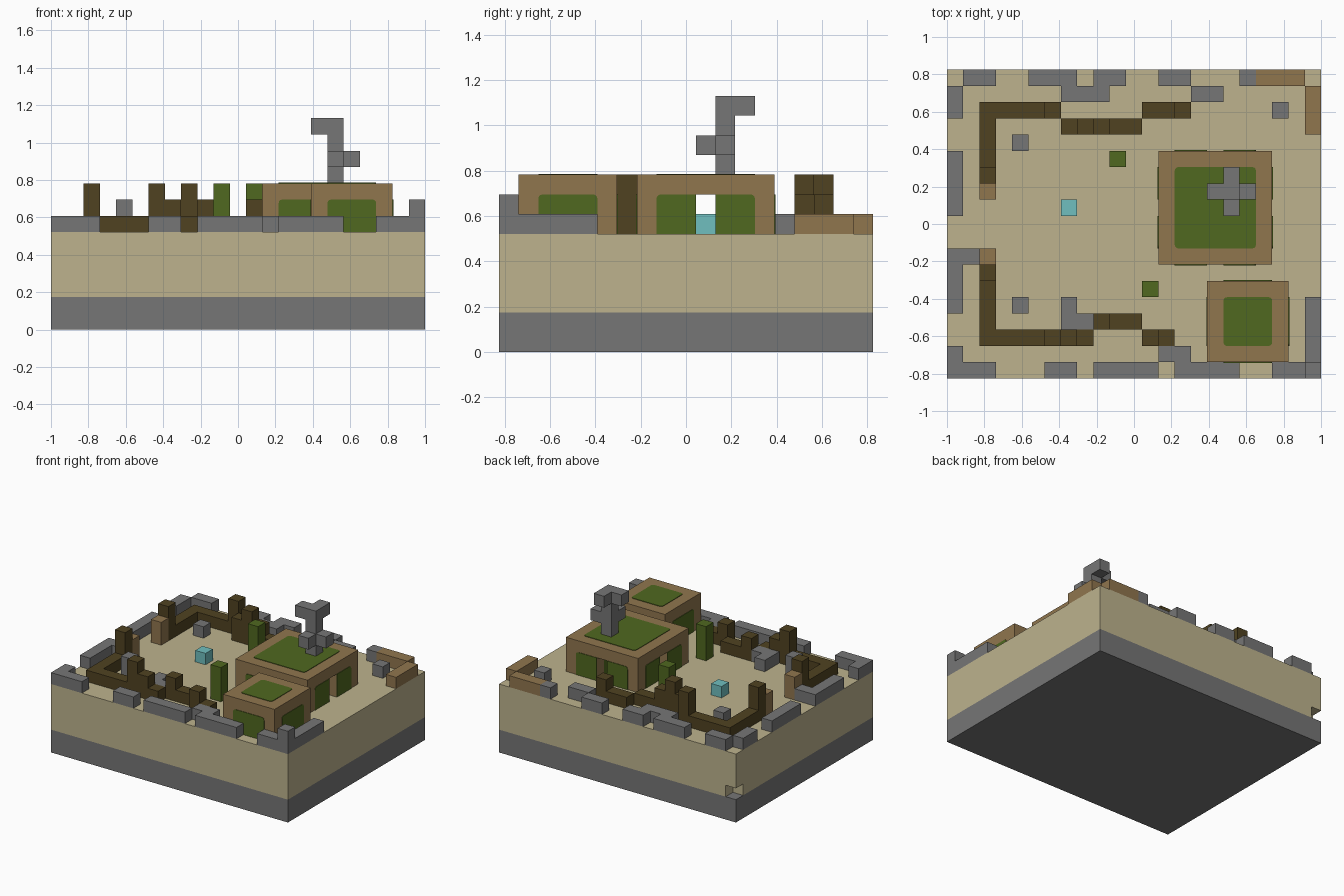
import bpy
import bmesh
from math import cos, sin, pi
from mathutils import Vector

if "Cube" in bpy.data.objects:
    bpy.data.objects.remove(bpy.data.objects["Cube"], do_unlink=True)

COLS, ROWS = 23, 19
UNIT = 2 / COLS
GROUND = 6          # layers of ground below the ruins


def material(name, rgb):
    m = bpy.data.materials.new(name)
    m.use_nodes = True
    m.diffuse_color = (*rgb, 1)
    bsdf = m.node_tree.nodes["Principled BSDF"]
    bsdf.inputs["Base Color"].default_value = (*rgb, 1)
    bsdf.inputs["Roughness"].default_value = 0.9
    return m


STONE = material("stone grey", (.18, .18, .18))
SAND = material("sand", (.51, .45, .27))
DARK = material("dark wood", (.08, .055, .015))
WOOD = material("light wood", (.28, .18, .076))
GREEN = material("leaf green", (.08, .138, .014))
WATER = material("turquoise", (.16, .52, .52))


def place(p):
    """Grid position to world position."""
    return Vector((p[0] - COLS / 2, p[1] - ROWS / 2, p[2])) * UNIT


def finish(name, bm, mat):
    mesh = bpy.data.meshes.new(name)
    bm.to_mesh(mesh)
    bm.free()
    mesh.materials.append(mat)
    obj = bpy.data.objects.new(name, mesh)
    bpy.context.collection.objects.link(obj)
    return obj


def block(x0, x1, y0, y1, z0, z1):
    return {(x, y, z) for x in range(x0, x1) for y in range(y0, y1) for z in range(z0, z1)}


def voxels(name, cells, mat, merge=False):
    """Blocks with only the exposed faces kept."""
    bm = bmesh.new()
    for cell in cells:
        for axis in range(3):
            for side in (0, 1):
                near = list(cell)
                near[axis] += 2 * side - 1
                if tuple(near) in cells:
                    continue
                corners = []
                for a, b in ((0, 0), (1, 0), (1, 1), (0, 1)):
                    p = list(cell)
                    p[axis] += side
                    p[(axis + 1) % 3] += a
                    p[(axis + 2) % 3] += b
                    corners.append(bm.verts.new(place(p)))
                bm.faces.new(corners if side else corners[::-1])
    bmesh.ops.remove_doubles(bm, verts=bm.verts, dist=UNIT / 100)
    if merge:
        bmesh.ops.dissolve_limit(bm, angle_limit=.01, verts=bm.verts, edges=bm.edges)
    return finish(name, bm, mat)


def panel(name, origin, u, v, w, h, rounded, mat):
    """Thin plate; rounded flags run lower-left, lower-right, upper-right, upper-left."""
    u, v, origin = Vector(u), Vector(v), Vector(origin)
    r, points = .22, []
    corners = ((0, 0), (w, 0), (w, h), (0, h))
    for k, (a, b) in enumerate(corners):
        if not rounded[k]:
            points.append((a, b))
            continue
        ca, cb = (r if a == 0 else w - r), (r if b == 0 else h - r)
        for s in range(4):
            t = pi + (k + s / 3) * pi / 2
            points.append((ca + r * cos(t), cb + r * sin(t)))
    bm = bmesh.new()
    face = bm.faces.new([bm.verts.new(place(origin + u * a + v * b)) for a, b in points])
    out = bmesh.ops.extrude_face_region(bm, geom=[face])
    moved = [g for g in out["geom"] if isinstance(g, bmesh.types.BMVert)]
    bmesh.ops.translate(bm, vec=u.cross(v) * .004, verts=moved)
    bmesh.ops.recalc_face_normals(bm, faces=bm.faces)
    return finish(name, bm, mat)


# Ground: stone slab under sand, with one chipped corner
voxels("stone_slab", block(0, COLS, 0, ROWS, 0, 2), STONE, True)
voxels("sand_ground", block(0, COLS, 0, ROWS, 2, GROUND) - {(0, ROWS - 1, 2)}, SAND, True)

# Ground plan, back row first
PLAN = """
.gg..ggg.gg..gg...gbbb.
g......ggg.....gg.....b
g.ddddT.....ddD.....g.b
..d....DTDdd..........b
..d.g
g.d.......p
g.T
g.B
g......c
.
.
ggB
g.T
g.d.........p
g.d.G..g..............g
..d....ggDdd..........g
..ddddTDd...Dd........g
g............gg.......g
ggg...gg.gggg.gggg..ggG
""".split()

PARTS = {"stone_border": (STONE, {"g": 1, "G": 2}),
         "dark_wall": (DARK, {"d": 1, "D": 2, "T": 3}),
         "wood_blocks": (WOOD, {"b": 1, "B": 2}),
         "cactus_posts": (GREEN, {"p": 3}),
         "water_block": (WATER, {"c": 1})}

for part, (mat, heights) in PARTS.items():
    cells = set()
    for row, line in enumerate(PLAN):
        for col, mark in enumerate(line):
            y = ROWS - 1 - row
            cells |= block(col, col + 1, y, y + 1, GROUND, GROUND + heights.get(mark, 0))
    voxels(part, cells, mat)


def house(name, x, y, n, tunnel):
    """Square wooden shell with a green core, green panels and optional crossing tunnels."""
    top = GROUND + 3
    mid = n // 2
    shell = block(x, x + n, y, y + n, GROUND, top)
    core = block(x + 1, x + n - 1, y + 1, y + n - 1, GROUND, top - 1)
    gap = set()
    if tunnel:
        gap = block(x + mid, x + mid + 1, y, y + n, GROUND, top - 1)
        gap |= block(x, x + n, y + mid, y + mid + 1, GROUND, top - 1)
    voxels(name + "_shell", shell - core - gap, WOOD)
    if tunnel:
        voxels(name + "_core", core - gap, GREEN)
    panel(name + "_roof_panel", (x + 1, y + 1, top), (1, 0, 0), (0, 1, 0),
          n - 2, n - 2, (1, 1, 1, 1), GREEN)
    # wall panels, one or two on each side
    sides = {"front": ((x, y), (1, 0, 0)), "right": ((x + n, y), (0, 1, 0)),
             "back": ((x + n, y + n), (-1, 0, 0)), "left": ((x, y + n), (0, -1, 0))}
    spans = [(1, mid, (0, 0, 0, 1)), (mid + 1, n - 1, (0, 0, 1, 0))] if tunnel \
        else [(1, n - 1, (0, 0, 1, 1))]
    for side, (corner, u) in sides.items():
        for start, end, rounded in spans:
            origin = Vector((*corner, GROUND)) + Vector(u) * start
            panel(f"{name}_{side}_panel", origin, u, (0, 0, 1), end - start, 2, rounded, GREEN)


house("large_house", 13, 7, 7, True)
house("small_house", 16, 1, 5, False)

# Branching stone tower on the large roof
tower = block(17, 18, 11, 12, 9, 13)
tower |= {(16, 11, 12), (17, 12, 12), (18, 11, 10), (17, 10, 10)}
voxels("stone_tower", tower, STONE)
